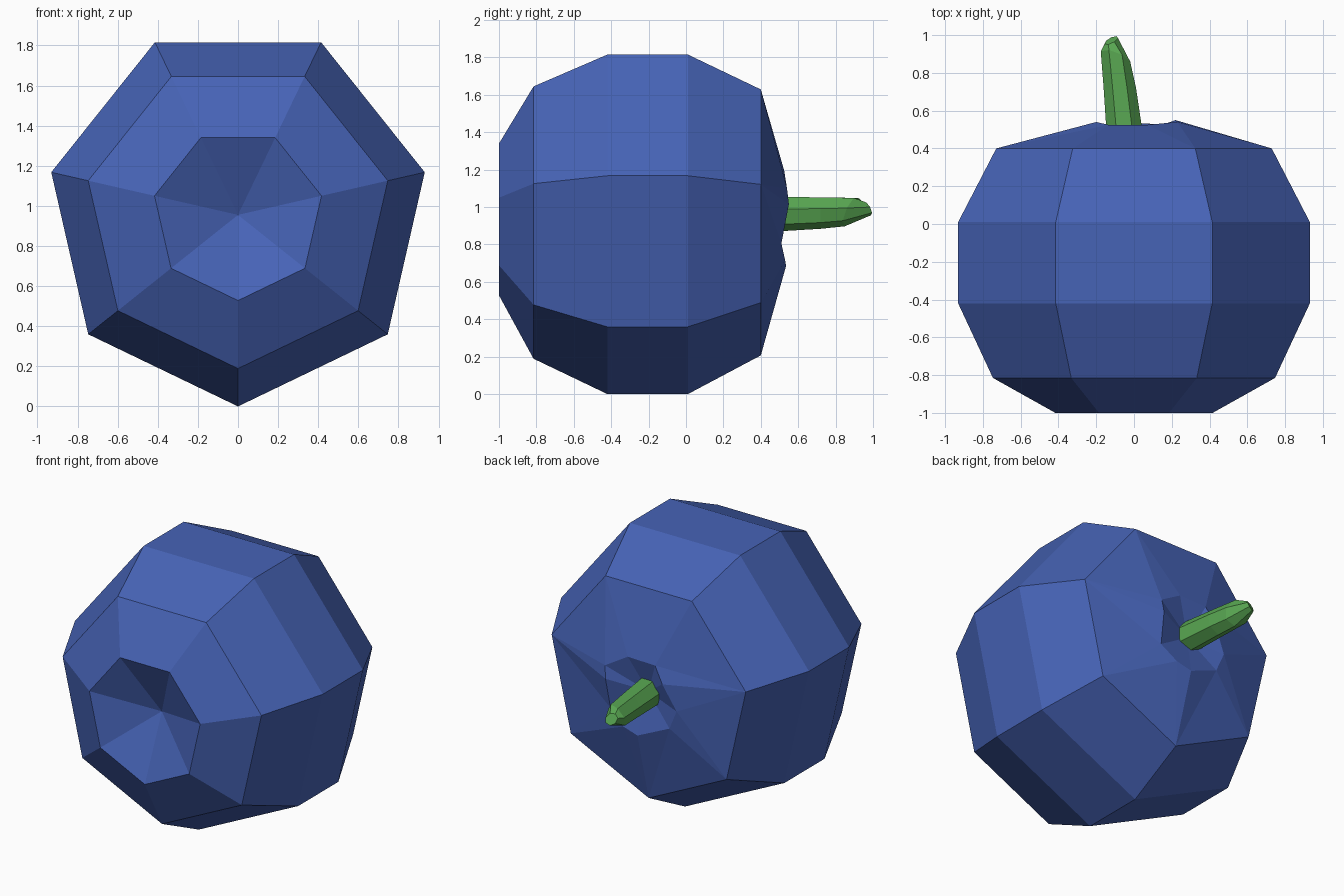
import bpy, bmesh, math

if "Cube" in bpy.data.objects:
    bpy.data.objects.remove(bpy.data.objects["Cube"])

ZC = 0.955   # height of the berry axis (runs along y)


def material(name, color):
    m = bpy.data.materials.new(name)
    m.diffuse_color = (*color, 1)
    m.use_nodes = True
    m.node_tree.nodes["Principled BSDF"].inputs["Base Color"].default_value = m.diffuse_color
    return m


def ring(bm, cx, y, cz, r, tilt_x=0.0, tilt_z=0.0):
    """Seven-sided ring round the y axis, one corner pointing down."""
    verts = []
    for i in range(7):
        a = math.tau * i / 7
        dx, dz = r * math.sin(a), -r * math.cos(a)
        verts.append(bm.verts.new((cx + dx, y + tilt_x * dx + tilt_z * dz, cz + dz)))
    return verts


def skin(bm, rings):
    for a, b in zip(rings, rings[1:]):
        for i in range(7):
            j = (i + 1) % 7
            bm.faces.new((a[i], a[j], b[j], b[i]))


def fan(bm, loop, tip):
    v = bm.verts.new(tip)
    for i in range(len(loop)):
        bm.faces.new((loop[i], loop[(i + 1) % len(loop)], v))


def loop_edges(bm, loop):
    out = []
    for i in range(len(loop)):
        a, b = loop[i], loop[(i + 1) % len(loop)]
        out.append(bm.edges.get((a, b)) or bm.edges.new((a, b)))
    return out


def finish(bm, name, mat):
    bmesh.ops.recalc_face_normals(bm, faces=bm.faces)
    me = bpy.data.meshes.new(name)
    bm.to_mesh(me)
    bm.free()
    me.materials.append(mat)
    ob = bpy.data.objects.new(name, me)
    bpy.context.collection.objects.link(ob)
    return ob


blue = material("berry blue", (0.062, 0.125, 0.47))
green = material("stem green", (0.10, 0.39, 0.085))

# Berry body: seven-sided rings with a dimple at the front
bm = bmesh.new()
rings = [ring(bm, 0, y, ZC, r) for y, r in
         [(-1, 0.427), (-0.815, 0.766), (-0.42, 0.955), (0.01, 0.955), (0.40, 0.748)]]
skin(bm, rings)
fan(bm, rings[0], (0, -0.817, ZC))

# Uneven rim and pit round the stem at the back: x, y, height offset
rim = [bm.verts.new((x, y, ZC + dz)) for x, y, dz in [
    (-0.01, 0.535, -0.27), (0.10, 0.53, -0.24), (0.21, 0.51, -0.15),
    (0.22, 0.55, 0.06), (0.23, 0.54, 0.145), (0.07, 0.525, 0.24),
    (-0.135, 0.525, 0.235), (-0.20, 0.54, 0.13), (-0.29, 0.515, -0.04),
    (-0.233, 0.51, -0.173)]]
bmesh.ops.bridge_loops(bm, edges=loop_edges(bm, rings[-1]) + loop_edges(bm, rim))
fan(bm, rim, (-0.04, 0.46, ZC + 0.01))
finish(bm, "berry_body", blue)

# Stem: tapering, bending to the side, with a slanted tip
bm = bmesh.new()
stem = [ring(bm, -0.045, 0.44, 0.967, 0.10),
        ring(bm, -0.075, 0.72, 0.972, 0.088),
        ring(bm, -0.098, 0.88, 0.977, 0.080, -0.35, 0.4),
        ring(bm, -0.12, 0.972, 0.992, 0.036, 0.45, -0.45)]
skin(bm, stem)
bm.faces.new(stem[0])
bm.faces.new(stem[-1])
finish(bm, "stem", green)
